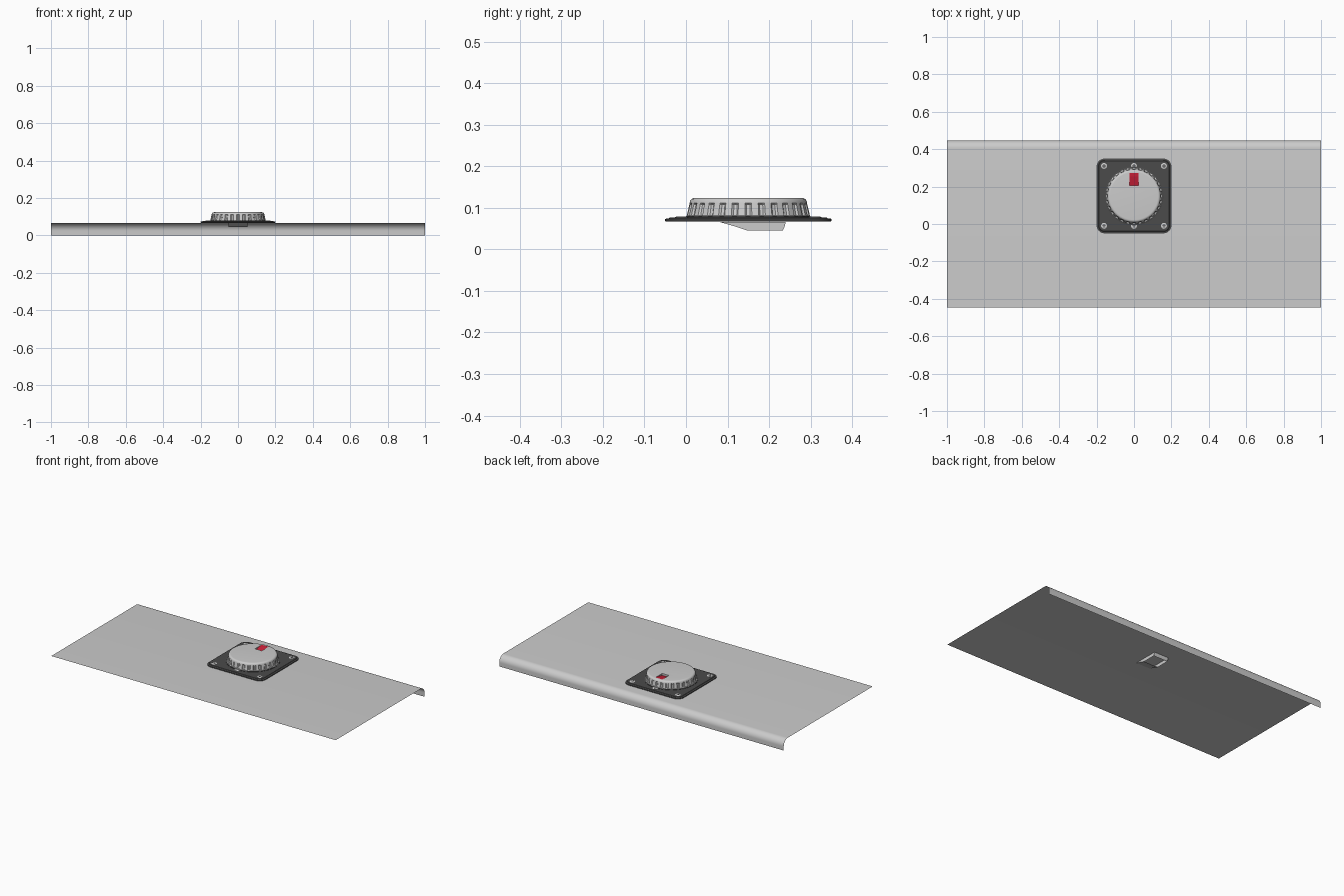
import bpy, bmesh
from math import sin, cos, pi

if "Cube" in bpy.data.objects:
    bpy.data.objects.remove(bpy.data.objects["Cube"])

CY = 0.15          # y centre of plate and dial
SHEET_Z = 0.066


def material(name, rgb):
    m = bpy.data.materials.new(name)
    m.diffuse_color = (*rgb, 1)
    m.use_nodes = True
    m.node_tree.nodes["Principled BSDF"].inputs["Base Color"].default_value = m.diffuse_color
    return m


DARK = material("dark_plastic", (0.07, 0.07, 0.07))
RED = material("red", (0.6, 0.015, 0.04))


def make(name, verts, faces, mat=None, smooth=True):
    me = bpy.data.meshes.new(name)
    me.from_pydata(verts, [], faces)
    bm = bmesh.new()
    bm.from_mesh(me)
    bmesh.ops.recalc_face_normals(bm, faces=bm.faces)
    bm.to_mesh(me)
    bm.free()
    ob = bpy.data.objects.new(name, me)
    bpy.context.collection.objects.link(ob)
    if mat:
        me.materials.append(mat)
    if smooth:
        bpy.ops.object.select_all(action='DESELECT')
        bpy.context.view_layer.objects.active = ob
        ob.select_set(True)
        bpy.ops.object.shade_smooth_by_angle(angle=0.6)
    return ob


def loft(name, rings, mat=None, smooth=True):
    """Skin equal-length closed rings and cap both ends."""
    n = len(rings[0])
    verts = [v for r in rings for v in r]
    faces = [(k * n + i, k * n + (i + 1) % n, (k + 1) * n + (i + 1) % n, (k + 1) * n + i)
             for k in range(len(rings) - 1) for i in range(n)]
    faces += [tuple(range(n)), tuple(range(len(verts) - n, len(verts)))]
    return make(name, verts, faces, mat, smooth)


def rounded_square(half, rad, z, seg=8):
    pts = []
    for q, (sx, sy) in enumerate(((1, 1), (-1, 1), (-1, -1), (1, -1))):
        for i in range(seg + 1):
            a = (q + i / seg) * pi / 2
            pts.append((sx * (half - rad) + rad * cos(a),
                        CY + sy * (half - rad) + rad * sin(a), z))
    return pts


def prism(name, profile, hw, mat=None):
    """Extrude a (y, z) outline across x from -hw to hw."""
    return loft(name, [[(x, y, z) for y, z in profile] for x in (-hw, hw)], mat, False)


# Sheet with a rolled-down back edge
prof = [(-0.447, SHEET_Z)]
prof += [(0.405 + 0.042 * sin(i * pi / 20), SHEET_Z - 0.042 + 0.042 * cos(i * pi / 20))
         for i in range(11)]
prof.append((0.447, 0))
n = len(prof)
make("panel_sheet", [(x, y, z) for x in (-1, 1) for y, z in prof],
     [(i, i + 1, n + i + 1, n + i) for i in range(n - 1)])

# Mounting plate with a stepped, softened rim
loft("mounting_plate", [rounded_square(h, r, z) for h, r, z in (
    (0.197, 0.04, 0.067), (0.2, 0.043, 0.068), (0.2, 0.043, 0.073),
    (0.196, 0.039, 0.0745), (0.191, 0.034, 0.0745), (0.188, 0.031, 0.077))], DARK)

# Dial with grip grooves around its side
RIBS, STEP = 28, 8
N = RIBS * STEP


def dial_ring(r, z, groove):
    pts = []
    for i in range(N):
        d = groove if i % STEP in (0, 1, 2) else 0
        a = 2 * pi * (i - 1) / N
        pts.append(((r - d) * cos(a), CY + (r - d) * sin(a), z))
    return pts


dial = loft("dial", [dial_ring(*p) for p in (
    (0.150, 0.076, 0), (0.150, 0.080, 0), (0.1485, 0.081, 0.005), (0.142, 0.108, 0.004),
    (0.1415, 0.111, 0), (0.140, 0.117, 0), (0.137, 0.121, 0),
    (0.132, 0.1235, 0), (0.127, 0.124, 0))])

# Pocket in the dial face with a red ramp as its floor
cutter = prism("pocket_cutter", [(0.205, 0.106), (0.272, 0.106),
                                 (0.272, 0.14), (0.205, 0.14)], 0.024)
cutter.hide_render = True
cutter.hide_viewport = True
cut = dial.modifiers.new("pocket", 'BOOLEAN')
cut.object = cutter
cut.solver = 'EXACT'
prism("red_indicator", [(0.205, 0.106), (0.272, 0.106), (0.272, 0.1238),
                        (0.255, 0.1225), (0.205, 0.112)], 0.024, RED)

# Dark collar at the base of the dial
loft("dial_collar", [[(r * cos(2 * pi * i / 64), CY + r * sin(2 * pi * i / 64), z)
                      for i in range(64)]
                     for r, z in ((0.157, 0.076), (0.157, 0.0785), (0.154, 0.0795))], DARK)

# Six cross-head screws
for sx in (-0.16, 0, 0.16):
    for sy in (-0.16, 0.16):
        loft("screw", [[(sx + r * cos(2 * pi * i / 24), CY + sy + r * sin(2 * pi * i / 24), z)
                        for i in range(24)]
                       for r, z in ((0.016, 0.076), (0.016, 0.0775), (0.013, 0.079))])
        for k, (w, h) in enumerate(((0.01, 0.002), (0.002, 0.01))):
            loft("screw_slot", [[(sx + a * w, CY + sy + b * h, z)
                                 for a, b in ((-1, -1), (1, -1), (1, 1), (-1, 1))]
                                for z in (0.0775, 0.0792 + k * 0.0001)], DARK, False)

# Scoop below the sheet: sloped front, tapered back, open bottom
side = [(0.08, SHEET_Z), (0.115, 0.056), (0.148, 0.045), (0.233, 0.045),
        (0.237, 0.054), (0.24, SHEET_Z)]
scoop = [(x, y, z) for x in (-0.05, 0.05) for y, z in side]
make("scoop", scoop, [(0, 1, 2, 3, 4, 5), (6, 7, 8, 9, 10, 11), (0, 1, 7, 6),
                      (1, 2, 8, 7), (3, 4, 10, 9), (4, 5, 11, 10)], None, False)
